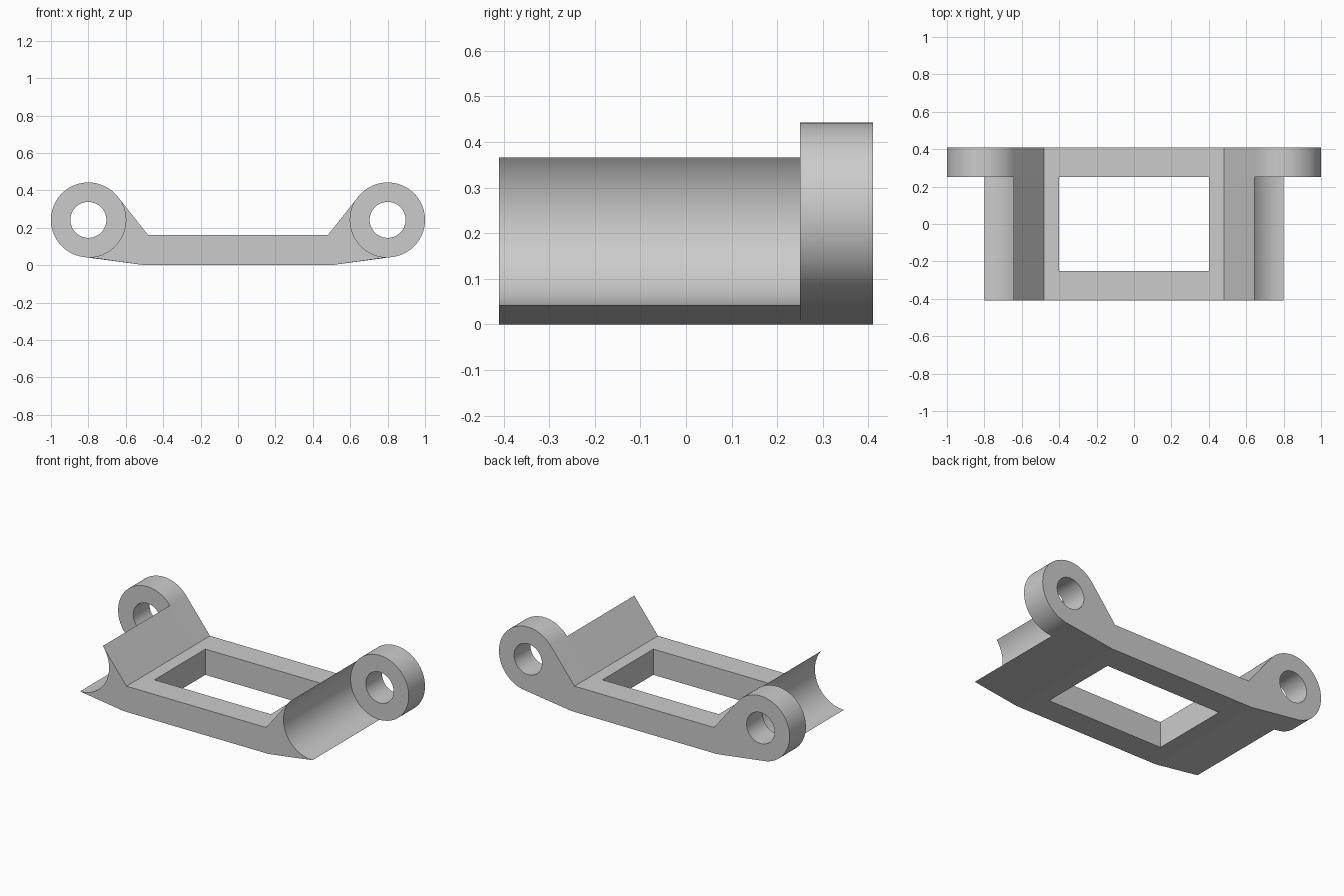
import bpy, bmesh, math

if "Cube" in bpy.data.objects:
    bpy.data.objects.remove(bpy.data.objects["Cube"])

EAR_X, EAR_Z, EAR_R, HOLE_R = 0.8, 0.242, 0.2, 0.096
FRONT, STEP, BACK = -0.41, 0.25, 0.41

grey = bpy.data.materials.new("plain grey")
grey.use_nodes = True
grey.diffuse_color = (0.6, 0.6, 0.6, 1)
grey.node_tree.nodes["Principled BSDF"].inputs["Base Color"].default_value = (0.6, 0.6, 0.6, 1)


def arc(start, end, radius=EAR_R, x=EAR_X, steps=60):
    angles = [math.radians(start + (end - start) * i / steps) for i in range(steps + 1)]
    return [(x + radius * math.cos(a), EAR_Z + radius * math.sin(a)) for a in angles]


def extrude_profile(name, points, y0, y1):
    """Solid with an x-z outline running from y0 to y1."""
    bm = bmesh.new()
    face = bm.faces.new([bm.verts.new((x, y0, z)) for x, z in points])
    new = bmesh.ops.extrude_face_region(bm, geom=[face])["geom"]
    verts = [v for v in new if isinstance(v, bmesh.types.BMVert)]
    bmesh.ops.translate(bm, verts=verts, vec=(0, y1 - y0, 0))
    bmesh.ops.recalc_face_normals(bm, faces=bm.faces)
    mesh = bpy.data.meshes.new(name)
    bm.to_mesh(mesh)
    bm.free()
    mesh.materials.append(grey)
    obj = bpy.data.objects.new(name, mesh)
    bpy.context.collection.objects.link(obj)
    return obj


def cut(obj, cutter):
    """Subtract the cutter, then discard it."""
    mod = obj.modifiers.new("cut", "BOOLEAN")
    mod.operation = "DIFFERENCE"
    mod.solver = "EXACT"
    mod.object = cutter
    cutter.hide_render = True
    bpy.context.view_layer.update()
    evaluated = obj.evaluated_get(bpy.context.evaluated_depsgraph_get())
    result = bpy.data.meshes.new_from_object(evaluated)
    obj.modifiers.clear()
    obj.data = result
    bpy.data.objects.remove(cutter)


def symmetric(half):
    return half + [(-x, z) for x, z in reversed(half)]


# Angles where the straight flanks touch the ear circle
TOP_TANGENT, LOW_TANGENT = 141.6, -82.4
low_corner, top_corner = (0.5, 0.0), (0.48, 0.16)

# Front cradle: concave ends and an opening that reaches the back plate
cradle = extrude_profile(
    "cradle", symmetric([low_corner] + arc(270, TOP_TANGENT) + [top_corner]), FRONT, STEP)
window = extrude_profile(
    "window_cutter", [(-0.4, -0.1), (0.4, -0.1), (0.4, 0.3), (-0.4, 0.3)], -STEP, BACK)
cut(cradle, window)

# Back plate: round ears with pin holes
plate = extrude_profile(
    "hinge_plate", symmetric([low_corner] + arc(LOW_TANGENT, TOP_TANGENT) + [top_corner]), STEP, BACK)
for side in (-1, 1):
    hole = arc(0, 360, HOLE_R, side * EAR_X, 72)[:-1]
    cut(plate, extrude_profile("hole_cutter", hole, STEP - 0.1, BACK + 0.1))

# Smooth arcs, crisp corners
for obj in (cradle, plate):
    bpy.ops.object.select_all(action="DESELECT")
    obj.select_set(True)
    bpy.context.view_layer.objects.active = obj
    bpy.ops.object.shade_smooth_by_angle(angle=math.radians(6))
